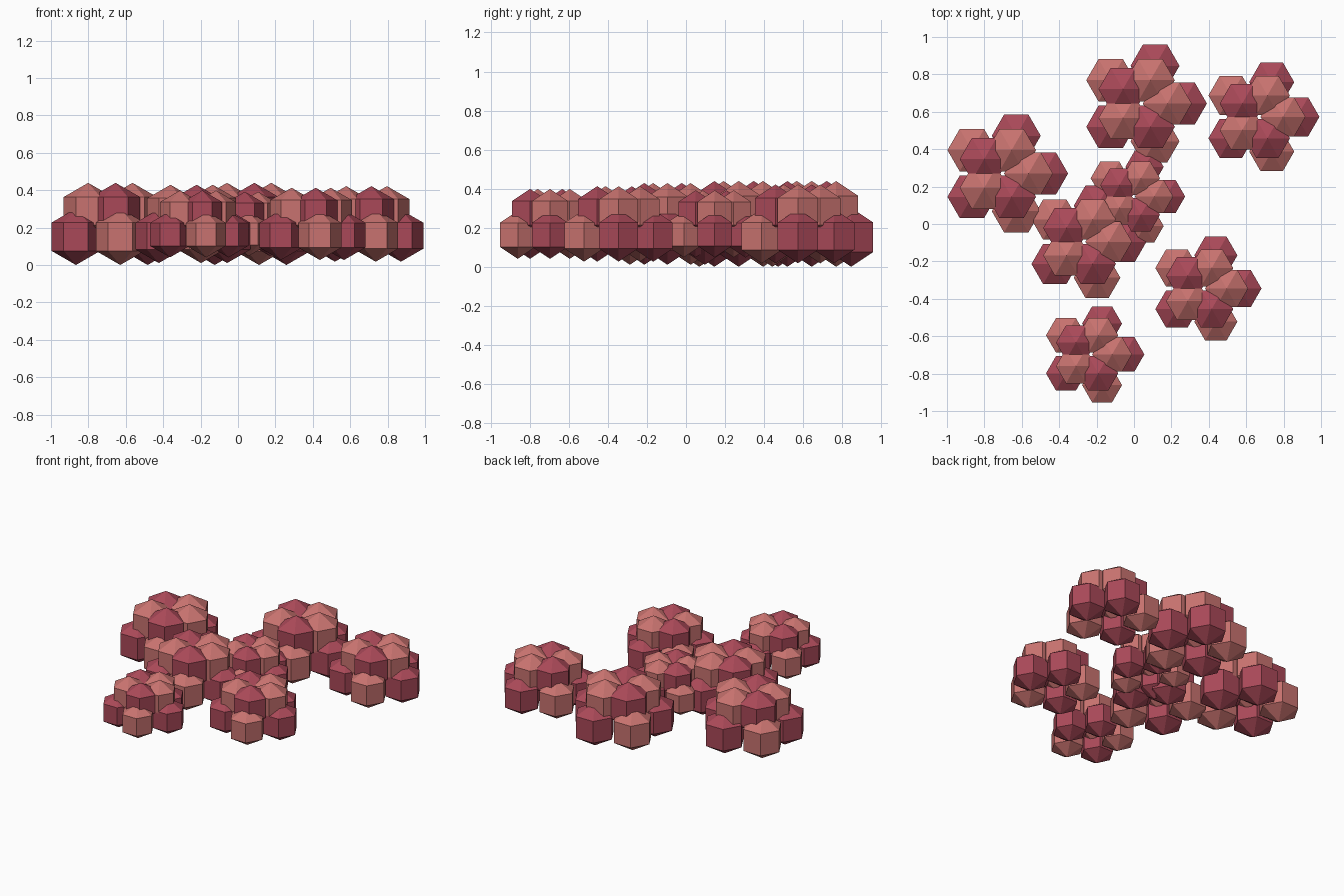
import bpy
import math

cube = bpy.data.objects.get("Cube")
if cube:
    bpy.data.objects.remove(cube, do_unlink=True)


def make_material(name, rgb):
    mat = bpy.data.materials.new(name)
    mat.use_nodes = True
    color = (*rgb, 1.0)
    mat.diffuse_color = color
    mat.node_tree.nodes["Principled BSDF"].inputs["Base Color"].default_value = color
    return mat


crimson = make_material("crimson", (0.40, 0.066, 0.098))
rose = make_material("dusty_rose", (0.58, 0.17, 0.16))

SIDES = 6
PETALS = 5
RADIUS = 0.151
MID_Z = 0.2195    # common centre height of all clusters
LAYER_Z = 0.0685  # offset of each layer from the centre


def add_petal(verts, faces, slots, center, slot):
    """Six-sided, three-ring faceted ball: a hexagonal prism with pointed caps."""
    base = len(verts)
    cx, cy, cz = center
    for lat in (-30, 30):
        ring_r = RADIUS * math.cos(math.radians(lat))
        ring_z = cz + RADIUS * math.sin(math.radians(lat))
        for i in range(SIDES):
            a = math.tau * i / SIDES
            verts.append((cx + ring_r * math.cos(a), cy + ring_r * math.sin(a), ring_z))
    verts += [(cx, cy, cz - RADIUS), (cx, cy, cz + RADIUS)]
    south, north = base + 2 * SIDES, base + 2 * SIDES + 1
    for i in range(SIDES):
        a, b = base + i, base + (i + 1) % SIDES
        faces += [(a, b, b + SIDES, a + SIDES),
                  (b, a, south),
                  (a + SIDES, b + SIDES, north)]
        slots += [slot] * 3


# Shared cluster mesh: a wide lower ring and a tight upper ring of petals,
# with the colours alternating around each ring and swapped between rings
verts, faces, slots = [], [], []
for layer, (ring, z) in enumerate(((0.212, -LAYER_Z), (0.131, LAYER_Z))):
    for i in range(PETALS):
        angle = -math.tau * i / PETALS
        center = (ring * math.cos(angle), ring * math.sin(angle), z)
        add_petal(verts, faces, slots, center, (i + layer) % 2)

mesh = bpy.data.meshes.new("petal_cluster")
mesh.from_pydata(verts, [], faces)
mesh.materials.append(crimson)
mesh.materials.append(rose)
for poly, slot in zip(mesh.polygons, slots):
    poly.material_index = slot
mesh.update()

# Scattered clusters: x, y, scale
clusters = {
    "cluster_right": (-0.695, 0.27, 1.0),
    "cluster_back": (0.047, 0.644, 1.0),
    "cluster_back_left": (0.676, 0.573, 0.92),
    "cluster_front": (-0.224, -0.697, 0.815),
    "cluster_front_left": (0.38, -0.345, 0.88),
    "cluster_middle": (-0.26, -0.095, 0.953),
    "cluster_middle_small": (0.005, 0.147, 0.783),
}
for name, (x, y, scale) in clusters.items():
    obj = bpy.data.objects.new(name, mesh)
    obj.location = (x, y, MID_Z)
    obj.scale = (scale,) * 3
    bpy.context.collection.objects.link(obj)
